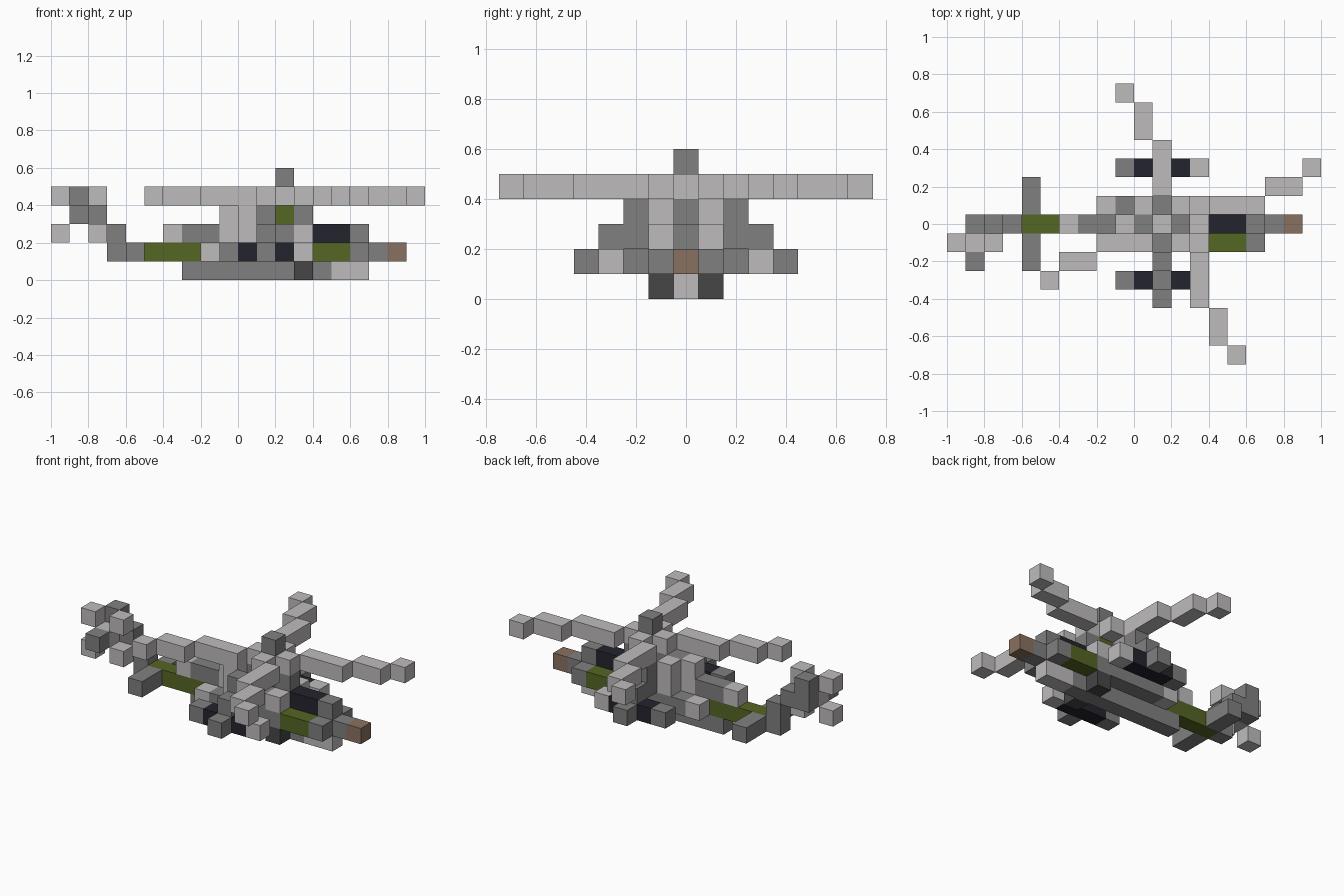
import bpy
import bmesh
from mathutils import Matrix, Vector

cube = bpy.data.objects.get("Cube")
if cube:
    bpy.data.objects.remove(cube, do_unlink=True)

CELL = 0.1


def material(name, r, g, b):
    m = bpy.data.materials.new(name)
    m.use_nodes = True
    m.diffuse_color = (r, g, b, 1)
    m.node_tree.nodes["Principled BSDF"].inputs["Base Color"].default_value = (r, g, b, 1)
    return m


LIGHT = material("light_grey", 0.52, 0.5, 0.51)
GREY = material("mid_grey", 0.216, 0.216, 0.216)
TYRE = material("dark_grey", 0.061, 0.061, 0.061)
GREEN = material("olive_green", 0.089, 0.133, 0.017)
NAVY = material("dark_navy", 0.017, 0.017, 0.027)
BROWN = material("brown", 0.254, 0.165, 0.119)


def blocks(name, mat, *boxes, mirror=False):
    """Each box is (x start, x end, first y row, last y row, z layer, layers) in cells."""
    bm = bmesh.new()
    for x0, x1, j0, j1, z, h in boxes:
        spans = [(j0, j1)]
        if mirror:
            spans.append((-j1, -j0))
        for a, b in spans:
            size = Vector((x1 - x0, b - a + 1, h)) * CELL
            mid = Vector(((x0 + x1) / 2, (a + b) / 2, z + h / 2)) * CELL
            bmesh.ops.create_cube(bm, size=1, matrix=Matrix.LocRotScale(mid, None, size))
    mesh = bpy.data.meshes.new(name)
    bm.to_mesh(mesh)
    bm.free()
    mesh.materials.append(mat)
    obj = bpy.data.objects.new(name, mesh)
    bpy.context.collection.objects.link(obj)
    return obj


# Belly, gun and wheels
blocks("belly", GREY, (-3, 5, 0, 0, 0, 1))
blocks("gun", LIGHT, (5, 7, 0, 0, 0, 1))
blocks("wheels", TYRE, (3, 4, 1, 1, 0, 1), mirror=True)

# Fuselage and nose
blocks("fuselage_core", GREY, (-2, 8, 0, 0, 1, 1), (0, 4, 0, 0, 2, 1))
blocks("fuselage_sides", GREY, (-1, 4, 1, 1, 1, 1), (1, 3, 1, 1, 2, 1), mirror=True)
blocks("rear_fairings", LIGHT, (-2, -1, 1, 1, 1, 1), mirror=True)
blocks("cockpit_sides", GREEN, (4, 6, 1, 1, 1, 1), mirror=True)
blocks("nose_cheeks", GREY, (6, 7, 1, 1, 1, 1), mirror=True)
blocks("cabin_shoulders", LIGHT, (3, 4, 1, 1, 2, 1), mirror=True)
blocks("canopy", NAVY, (4, 6, 0, 0, 2, 1))
blocks("canopy_front", GREY, (6, 7, 0, 0, 2, 1))
blocks("nose_tip", BROWN, (8, 9, 0, 0, 1, 1))

# Engine housing on the roof
blocks("engines", LIGHT, (0, 1, 1, 1, 2, 2), mirror=True)
blocks("engine_exhaust", LIGHT, (-1, 0, 0, 0, 2, 2))
blocks("roof", GREY, (0, 2, 0, 0, 3, 1), (3, 4, 0, 0, 3, 1))
blocks("rotor_mast", GREEN, (2, 3, 0, 0, 3, 1))
blocks("spine", GREY, (-3, -1, 0, 0, 2, 1))
blocks("spine_end", LIGHT, (-4, -3, 0, 0, 2, 1))

# Stub wings with weapon pods
blocks("wings", GREY, (1, 2, 2, 2, 3, 1), (1, 2, 2, 3, 2, 1), (1, 2, 4, 4, 1, 1), mirror=True)
blocks("pod_bodies", NAVY, (0, 3, 3, 3, 1, 1), mirror=True)
blocks("pod_tips", LIGHT, (3, 4, 3, 3, 1, 1), mirror=True)
blocks("pod_tails", GREY, (-1, 0, 3, 3, 1, 1), mirror=True)

# Tail
blocks("tail_boom", GREEN, (-6, -2, 0, 0, 1, 1))
blocks("stabilizers", GREY, (-6, -5, 1, 2, 1, 1), mirror=True)
blocks("tail_fin", GREY, (-7, -6, 0, 0, 1, 2), (-9, -7, 0, 0, 3, 1), (-9, -8, 0, 0, 4, 1))

# Tail rotor: a diagonal cross with a hub
blocks("tail_rotor", LIGHT, (-9, -8, -1, -1, 3, 1),
       *[(x, x + 1, -1, -1, z, 1) for x in (-10, -8) for z in (2, 4)])
blocks("tail_rotor_hub", GREY, (-9, -8, -2, -2, 3, 1))

# Main rotor: one swept blade turned in quarter steps about the mast
blocks("rotor_hub", LIGHT, (1, 4, 0, 0, 4, 1), (2, 3, 1, 1, 4, 1), (2, 3, -1, -1, 4, 1))
blocks("rotor_cap", GREY, (2, 3, 0, 0, 5, 1))
for turn, side in enumerate(("left", "back", "right", "front")):
    blade = blocks("rotor_blade_" + side, LIGHT,
                   (1.5, 4.5, 1, 1, 4, 1), (4.5, 6.5, 2, 2, 4, 1), (6.5, 7.5, 3, 3, 4, 1))
    blade.data.transform(Matrix.Translation((0.25, 0, 0)) @ Matrix.Rotation(turn * 1.5707963, 4, "Z"))
